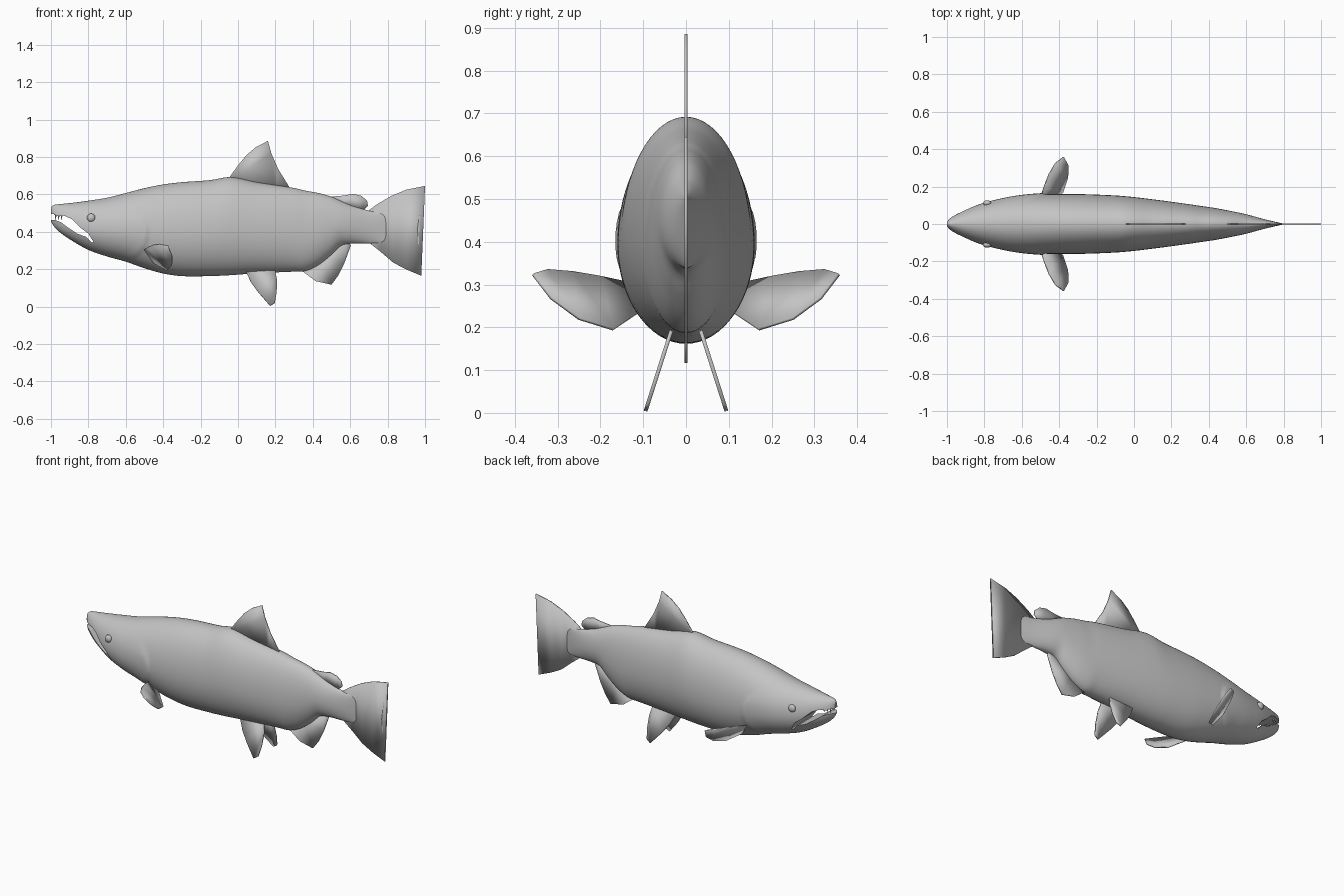
import bpy
import bmesh
import math
from mathutils import Vector

cube = bpy.data.objects.get("Cube")
if cube:
    bpy.data.objects.remove(cube, do_unlink=True)

# One plain grey for the whole model
GREY = (0.55, 0.55, 0.55, 1.0)
grey = bpy.data.materials.new("plain grey")
grey.use_nodes = True
grey.diffuse_color = GREY
grey.node_tree.nodes["Principled BSDF"].inputs["Base Color"].default_value = GREY

# Body stations: x, top height, bottom height, half width
STATIONS = [
    (-1.0, .53, .455, .012), (-.985, .543, .43, .03), (-.95, .548, .395, .052),
    (-.9, .553, .36, .077), (-.8, .566, .303, .114), (-.7, .582, .268, .138),
    (-.6, .607, .24, .152), (-.5, .633, .205, .158), (-.4, .653, .177, .16),
    (-.3, .665, .163, .16), (-.15, .676, .163, .155), (-.04, .692, .168, .148),
    (.1, .665, .178, .132), (.3, .634, .187, .105), (.36, .62, .19, .096),
    (.43, .607, .222, .086), (.5, .587, .277, .073), (.55, .565, .325, .063),
    (.6, .543, .336, .052), (.7, .513, .337, .025), (.79, .5, .34, .004),
]


def slope(i, k):
    a, b = STATIONS[max(i - 1, 0)], STATIONS[min(i + 1, len(STATIONS) - 1)]
    return (b[k] - a[k]) / (b[0] - a[0])


def section(x):
    """Smoothly interpolated top, bottom and half width at x."""
    i = 0
    while i < len(STATIONS) - 2 and x > STATIONS[i + 1][0]:
        i += 1
    a, b = STATIONS[i], STATIONS[i + 1]
    span = b[0] - a[0]
    t = (x - a[0]) / span
    ease = t * t * (3 - 2 * t)
    return [a[k] + (b[k] - a[k]) * ease
            + span * (slope(i, k) * t * (1 - t) ** 2 - slope(i + 1, k) * t * t * (1 - t))
            for k in (1, 2, 3)]


def surface_point(x, angle):
    """Point on the egg-shaped section; angle runs from the back of the fish."""
    top, bottom, width = section(x)
    middle = bottom + 0.46 * (top - bottom)
    c = math.cos(angle)
    z = middle + c * ((top - middle) if c > 0 else (middle - bottom))
    y = width * math.sin(angle)
    # Raised gill cover ending in a curved step
    gill_edge = -0.48 - 4.5 * (z - 0.39) ** 2
    if gill_edge - 0.25 < x < gill_edge and 0.22 < z < 0.54:
        fade = 1 - (gill_edge - x) / 0.25
        y *= 1 + 0.045 * fade * min(1, (0.54 - z) / 0.08, (z - 0.22) / 0.05)
    return Vector((x, y, z))


def finish(name, bm, angle=35):
    bmesh.ops.recalc_face_normals(bm, faces=bm.faces)
    mesh = bpy.data.meshes.new(name)
    bm.to_mesh(mesh)
    bm.free()
    mesh.materials.append(grey)
    obj = bpy.data.objects.new(name, mesh)
    bpy.context.collection.objects.link(obj)
    smooth(obj, angle)
    return obj


def smooth(obj, angle):
    bpy.ops.object.select_all(action="DESELECT")
    obj.select_set(True)
    bpy.context.view_layer.objects.active = obj
    bpy.ops.object.shade_smooth_by_angle(angle=math.radians(angle))


# Body loft, with denser rings toward the snout
RINGS, SIDES = 150, 64
bm = bmesh.new()
loops = []
for r in range(RINGS + 1):
    x = -1 + 1.79 * (r / RINGS) ** 1.25
    loops.append([bm.verts.new(surface_point(x, math.tau * s / SIDES))
                  for s in range(SIDES)])
for a, b in zip(loops, loops[1:]):
    for s in range(SIDES):
        n = (s + 1) % SIDES
        bm.faces.new((a[s], a[n], b[n], b[s]))
bm.faces.new(loops[0])
bm.faces.new(loops[-1])
body = finish("body", bm)

# Open hooked mouth, cut right through the head
MOUTH = [(-1.05, .496), (-.985, .494), (-.965, .484), (-.93, .486), (-.89, .468),
         (-.84, .42), (-.8, .39), (-.772, .345), (-.782, .343), (-.81, .372),
         (-.86, .39), (-.905, .42), (-.945, .45), (-.98, .464), (-1.05, .464)]
bm = bmesh.new()
face = bm.faces.new([bm.verts.new((x, -0.3, z)) for x, z in MOUTH])
sweep = bmesh.ops.extrude_face_region(bm, geom=[face])["geom"]
bmesh.ops.translate(bm, vec=(0, 0.6, 0),
                    verts=[v for v in sweep if isinstance(v, bmesh.types.BMVert)])
cutter = finish("mouth_cutter", bm)
cutter.hide_render = True
cut = body.modifiers.new("mouth", "BOOLEAN")
cut.operation = "DIFFERENCE"
cut.solver = "EXACT"
cut.object = cutter
bpy.context.view_layer.objects.active = body
bpy.ops.object.modifier_apply(modifier=cut.name)
bpy.data.objects.remove(cutter, do_unlink=True)
smooth(body, 35)


def fin(name, points, thickness=0.007):
    """Thin plate from an outline of 3D points."""
    bm = bmesh.new()
    bm.faces.new([bm.verts.new(p) for p in points])
    bmesh.ops.triangulate(bm, faces=bm.faces)
    obj = finish(name, bm)
    solid = obj.modifiers.new("thickness", "SOLIDIFY")
    solid.thickness = thickness
    solid.offset = 0
    return obj


# Fins on the centre line: x, z outlines
MIDLINE_FINS = {
    "dorsal_fin": [(-.06, .66), (-.04, .7), (.0, .755), (.045, .81), (.095, .852),
                   (.16, .886), (.178, .82), (.215, .735), (.275, .638), (.2, .62)],
    "adipose_fin": [(.48, .57), (.5, .588), (.57, .594), (.615, .603), (.66, .592),
                    (.69, .566), (.695, .54), (.675, .52), (.64, .516), (.57, .53)],
    "anal_fin": [(.33, .2), (.35, .187), (.415, .136), (.5, .117), (.535, .165),
                 (.57, .235), (.604, .328), (.58, .36), (.44, .27)],
    "tail_fin": [(.68, .5), (.74, .545), (.82, .592), (.9, .625), (1, .645),
                 (.975, .53), (.96, .42), (.965, .3), (.98, .165), (.9, .198),
                 (.83, .235), (.76, .295), (.69, .35), (.7, .42)],
}
for name, outline in MIDLINE_FINS.items():
    fin(name, [(x, 0, z) for x, z in outline])

# Paired fins, eyes and teeth
PELVIC = [(.03, .21), (.043, .185), (.07, .13), (.11, .075), (.172, .004),
          (.197, .02), (.207, .08), (.208, .145), (.195, .21)]
PECTORAL = [(-.5, .14, .305), (-.48, .2, .318), (-.455, .265, .329), (-.42, .325, .334),
            (-.375, .358, .324), (-.352, .315, .268), (-.354, .25, .22),
            (-.38, .17, .195), (-.45, .11, .235)]
for side, label in ((1, "left"), (-1, "right")):
    fin(label + "_pelvic_fin",
        [(x, side * (.036 + .32 * (.187 - z)), z) for x, z in PELVIC], 0.009)
    fin(label + "_pectoral_fin", [(x, side * y, z) for x, y, z in PECTORAL])

    bm = bmesh.new()
    bmesh.ops.create_uvsphere(bm, u_segments=24, v_segments=16, radius=0.022)
    spot = surface_point(-0.785, math.radians(70))
    bmesh.ops.scale(bm, vec=(1, 0.7, 1), verts=bm.verts)
    bmesh.ops.translate(bm, vec=(spot.x, side * spot.y, 0.475), verts=bm.verts)
    finish(label + "_eye", bm)

    bm = bmesh.new()
    for i in range(3):
        tooth = bmesh.ops.create_cone(bm, cap_ends=True, segments=8, depth=0.028,
                                      radius1=0.001, radius2=0.005)["verts"]
        bmesh.ops.translate(bm, verts=tooth,
                            vec=(-0.975 + 0.016 * i, side * (0.016 + 0.008 * i), 0.478))
    finish(label + "_teeth", bm)
